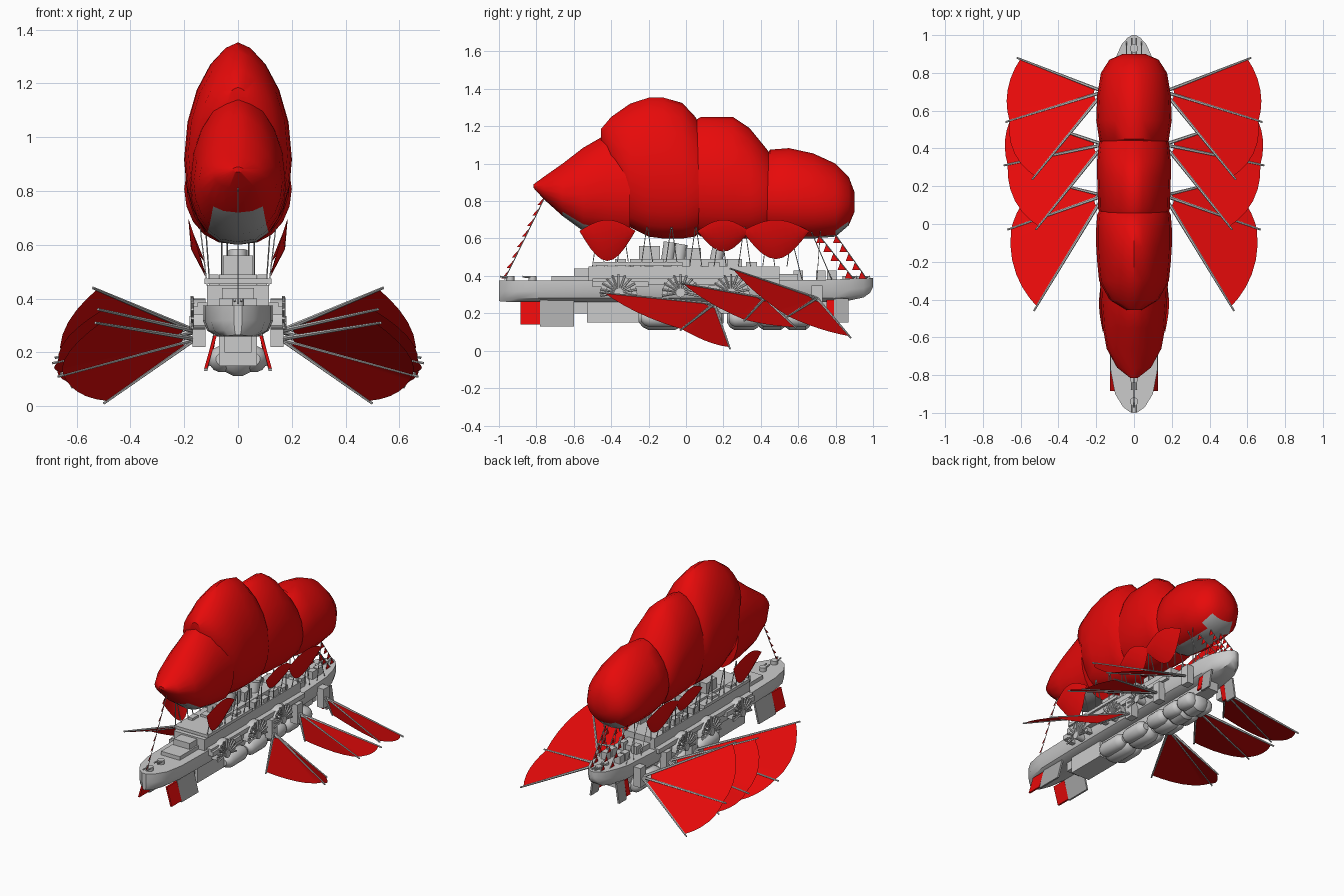
import bpy, bmesh
from math import sin, cos, pi, radians
from mathutils import Vector as V

if "Cube" in bpy.data.objects:
    bpy.data.objects.remove(bpy.data.objects["Cube"])

def mat(name, col):
    m = bpy.data.materials.new(name)
    m.diffuse_color = col
    m.use_nodes = True
    m.node_tree.nodes["Principled BSDF"].inputs["Base Color"].default_value = m.diffuse_color
    return m
RED = mat("red_cloth", (0.8, 0.003, 0.003, 1))
GREY = mat("grey_metal", (0.4, 0.4, 0.4, 1))

def make(name, verts, faces, m=None, smooth=None):
    me = bpy.data.meshes.new(name)
    me.from_pydata([tuple(v) for v in verts], [], faces)
    bm = bmesh.new()
    bm.from_mesh(me)
    bmesh.ops.recalc_face_normals(bm, faces=bm.faces)
    bm.to_mesh(me)
    bm.free()
    o = bpy.data.objects.new(name, me)
    bpy.context.collection.objects.link(o)
    if m:
        me.materials.append(m)
    if smooth:
        bpy.ops.object.select_all(action='DESELECT')
        o.select_set(True)
        bpy.context.view_layer.objects.active = o
        bpy.ops.object.shade_smooth_by_angle(angle=radians(smooth))
    return o

def loft(name, rings, m=None, smooth=35):
    n = len(rings[0])
    verts = [p for r in rings for p in r]
    faces = [(i*n+j, i*n+(j+1) % n, (i+1)*n+(j+1) % n, (i+1)*n+j)
             for i in range(len(rings)-1) for j in range(n)]
    faces += [tuple(range(n)), tuple(range(len(verts)-n, len(verts)))]
    return make(name, verts, faces, m, smooth)

def box(name, x, y, z, m=None, lean=0):
    """x, y, z are (low, high); lean moves the bottom sideways."""
    rings = [[(x[0]+lean, b, z[0]), (x[1]+lean, b, z[0]), (x[1], b, z[1]), (x[0], b, z[1])] for b in y]
    return loft(name, rings, m, None)

def tube(name, a, b, r, n=8, m=None, r2=None):
    a, b = V(a), V(b)
    q = (b-a).to_track_quat('Z', 'Y')
    ring = lambda c, k: [c + q @ V((k*cos(2*pi*i/n), k*sin(2*pi*i/n), 0)) for i in range(n)]
    return loft(name, [ring(a, r), ring(b, r if r2 is None else r2)], m, 35)

# hull: y, half width, keel z, deck z
hull = [(-1, .015, .265, .375), (-.97, .057, .262, .375), (-.9, .1, .26, .375), (-.78, .123, .26, .375),
        (-.5, .13, .26, .375), (.5, .13, .26, .375), (.78, .118, .26, .38), (.88, .097, .27, .385),
        (.95, .066, .285, .385), (.985, .035, .31, .388), (1, .01, .34, .388)]
rings = []
for y, w, a, b in hull:
    h = b-a
    half = [(w*.6, a), (w*.88, a+h*.18), (w, a+h*.5), (w, b)]
    rings.append([(x, y, z) for x, z in half] + [(-x, y, z) for x, z in reversed(half)])
loft("hull", rings)

# deck houses, slabs and small deck boxes: half width, y range, z range
for name, w, y, z in [
        ("deckhouse", .115, (-.52, .5), (.37, .45)), ("bridge_deck", .125, (-.5, -.02), (.455, .475)),
        ("stern_house", .07, (-.72, -.52), (.37, .4)), ("stern_cabin", .06, (-.6, -.5), (.39, .44)),
        ("upper_house", .07, (-.3, .3), (.45, .49)), ("tower", .055, (-.25, -.14), (.48, .56)),
        ("tower_rear", .05, (0, .08), (.48, .55)), ("bow_house", .08, (.48, .6), (.37, .41)),
        ("keel_box", .07, (-.53, -.25), (.15, .26)), ("keel_spine", .05, (-.6, .72), (.2, .27)),
        ("bow_keel", .04, (.6, .78), (.2, .27))]:
    box(name, (-w, w), y, z)
for s in (1, -1):
    for y in (.6, .72, .78):
        box("deck_crate", (s*.05-.02, s*.05+.02), (y-.025, y+.025), (.37, .43))
    for i in range(9):
        y = -.45+i*.1
        box("vent", (s*.09-.018, s*.09+.018), (y-.03, y+.03), (.445, .475+.015*(i % 2)))

# funnels and gun turrets
for y, h in ((-.1, .58), (-.04, .57), (.16, .55)):
    tube("funnel", (0, y, .48), (0, y+.015, h), .035, 14)
for y in (-.94, -.82, .86, .93):
    tube("turret", (0, y, .37), (0, y, .4), .022, 12)
    d = 1 if y > 0 else -1
    for s in (-.012, .012):
        tube("gun_barrel", (s, y, .392), (s, y+d*.055, .396), .005)

# round tanks beneath the keel
def tank(name, x, y0, y1, z, r, n=14):
    prof = [(0, .45), (.08, .8), (.2, 1), (.8, 1), (.92, .8), (1, .45)]
    loft(name, [[(x+r*k*cos(2*pi*i/n), y0+(y1-y0)*t, z+r*k*sin(2*pi*i/n)) for i in range(n)]
                for t, k in prof])
for y0, y1 in ((-.25, -.01), (-.02, .2), (.22, .4), (.38, .54), (.52, .67)):
    tank("belly_tank", 0, y0, y1, .18, .07)
    for s in (1, -1):
        tank("side_tank", s*.06, y0+.01, y1-.01, .175, .05)

# rudders and side fins, leaning outwards
for s in (1, -1):
    x = (s*.085-.006, s*.085+.006)
    box("rudder_fin", x, (-.78, -.6), (.13, .27), GREY, s*.035)
    box("rudder_blade", x, (-.885, -.78), (.14, .262), RED, s*.035)
    box("bow_fin", x, (.79, .87), (.15, .28), GREY, s*.02)
    box("bow_fin_blade", x, (.75, .79), (.17, .27), RED, s*.02)

# wheel guards with spokes on the hull sides, and wing mounts
for s in (1, -1):
    for y in (-.36, -.03, .24):
        arc = [(y+.1*cos(pi*i/12), .3+.1*sin(pi*i/12)) for i in range(13)]
        arc += [(y+.07*cos(pi*i/12), .3+.07*sin(pi*i/12)) for i in range(12, -1, -1)]
        loft("wheel_guard", [[(s*x, a, b) for a, b in arc] for x in (.12, .165)], None, 35)
        tube("wheel_hub", (s*.12, y, .31), (s*.18, y, .31), .025, 12)
        for i in range(11):
            c = pi*(i-.5)/9
            tube("spoke", (s*.17, y, .31), (s*.17, y+.1*cos(c), .31+.1*sin(c)), .006, 5)
    for y in (.15, .42, .7):
        box("wing_mount", (s*.145-.025, s*.145+.025), (y-.03, y+.03), (.22, .35))
    box("side_sponson", (s*.145-.02, s*.145+.02), (-.5, -.2), (.34, .37))
    box("side_gallery", (s*.13-.02, s*.13+.02), (-.5, .5), (.355, .385))

# gas bag cells: y, bottom z, top z, half width
cells = {
    "bag_tail": [(-.815, .87, .89, .02), (-.76, .81, .93, .09), (-.66, .72, 1, .145), (-.55, .64, 1.085, .165),
                 (-.42, .61, 1.16, .175), (-.3, .6, 1.16, .18)],
    "bag_main": [(-.455, 1.1, 1.185, .04), (-.4, .94, 1.25, .13), (-.3, .66, 1.32, .185), (-.2, .61, 1.353, .195),
                 (-.12, .6, 1.353, .2), (-.02, .6, 1.325, .2), (.05, .61, 1.25, .195), (.14, .7, 1.1, .15)],
    "bag_middle": [(.03, .65, 1.22, .17), (.08, .61, 1.25, .19), (.25, .6, 1.25, .195), (.34, .6, 1.19, .195),
                   (.43, .62, 1.08, .185), (.52, .7, .95, .1)],
    "bag_nose": [(.39, .65, 1, .16), (.45, .61, 1.075, .185), (.55, .6, 1.083, .2), (.68, .6, 1.055, .195),
                 (.8, .61, 1, .175), (.87, .67, .93, .13), (.9, .74, .85, .06)]}
for name, st in cells.items():
    rings = []
    for y, a, b, w in st:
        ring, zc = [], a+(b-a)*.43
        for i in range(20):
            c, t = cos(2*pi*i/20), sin(2*pi*i/20)
            x = abs(c)**(1.25 if t > 0 else .85)*(1 if c > 0 else -1)
            ring.append((w*x, y, zc + t*(b-zc if t > 0 else zc-a)))
        rings.append(ring)
    o = loft(name, rings, RED, 40)
    o.data.materials.append(GREY)
    if name in ("bag_tail", "bag_nose"):
        for p in o.data.polygons:  # grey belly panels
            if p.normal.z < -.55 and abs(p.center.x) < .09 and p.center.z < .73:
                p.material_index = 1

# scalloped drapes under the bag, with rigging down to the deck
for s in (1, -1):
    for y0, y1, d in ((-.57, -.27, .16), (.06, .34, .11), (.3, .66, .15)):
        n, verts = 10, []
        for i in range(n+1):
            y, k = y0+(y1-y0)*i/n, sin(pi*i/n)
            verts += [(s*(.165+.02*k), y, .64+.06*k), (s*(.165+.01*k), y, .64-.35*d*k),
                      (s*(.165-.045*k), y, .64-d*k)]
        faces = [(3*i+j, 3*i+j+1, 3*i+j+4, 3*i+j+3) for i in range(n) for j in (0, 1)]
        make("bag_drape", verts, faces, RED, 40)
    for i in range(17):
        y = -.5+i*.065
        tube("rigging", (s*.115, y, .45), (s*.14, y+.03*(-1)**i, .66), .003, 4)
    for a, b in ((.62, .55), (.7, .72), (.78, .66)):
        tube("bow_stay", (s*.1, a, .38), (s*.12, b, .66), .0025, 4)

# pennant lines at both ends
for x, a, b, n in ((0, (-.97, .38), (-.75, .83), 8), (.04, (.97, .38), (.8, .62), 5),
                   (-.04, (.97, .38), (.8, .62), 5), (.06, (.9, .38), (.71, .62), 5), (-.06, (.9, .38), (.71, .62), 5)):
    A, B = V((x, *a)), V((x, *b))
    tube("pennant_line", A, B, .0025, 4)
    verts, faces = [], []
    for i in range(n):
        p, q = A.lerp(B, (i+.1)/n), A.lerp(B, (i+.95)/n)
        tip = V((x, p.y-.02 if a[0] < 0 else q.y-.015, p.z))
        verts += [p, q, tip]
        faces.append((3*i, 3*i+1, 3*i+2))
    make("pennants", verts, faces, RED)

# bat-like wings: root, then tips of three spars, the middle one drooping
wings = [((.16, .7, .28), (.62, .88, .07), (.68, .54, .18), (.54, .235, .44)),
         ((.16, .42, .28), (.66, .59, .12), (.69, .31, .16), (.52, -.03, .36)),
         ((.16, .15, .25), (.5, .235, .01), (.67, -.03, .11), (.53, -.46, .31))]
for s in (1, -1):
    for w in wings:
        root, *tips = [V((s*p[0], p[1], p[2])) for p in w]
        for t in tips:
            tube("wing_spar", root, t, .009, 6, None, .005)
        rim, n = [], 6
        for a, b in zip(tips, tips[1:]):
            a, b = a-root, b-root
            for i in range(n+(b == tips[-1]-root)):
                k = i/n
                length = (a.length*(1-k)+b.length*k)*(.96+.02*sin(pi*k))
                rim.append(a.lerp(b, k).normalized()*length)
        m = len(rim)
        verts = [root+p*f for f in (.1, .55, 1) for p in rim]
        faces = [(r*m+i, r*m+i+1, (r+1)*m+i+1, (r+1)*m+i) for r in (0, 1) for i in range(m-1)]
        make("wing_membrane", verts, faces, RED, 40)
